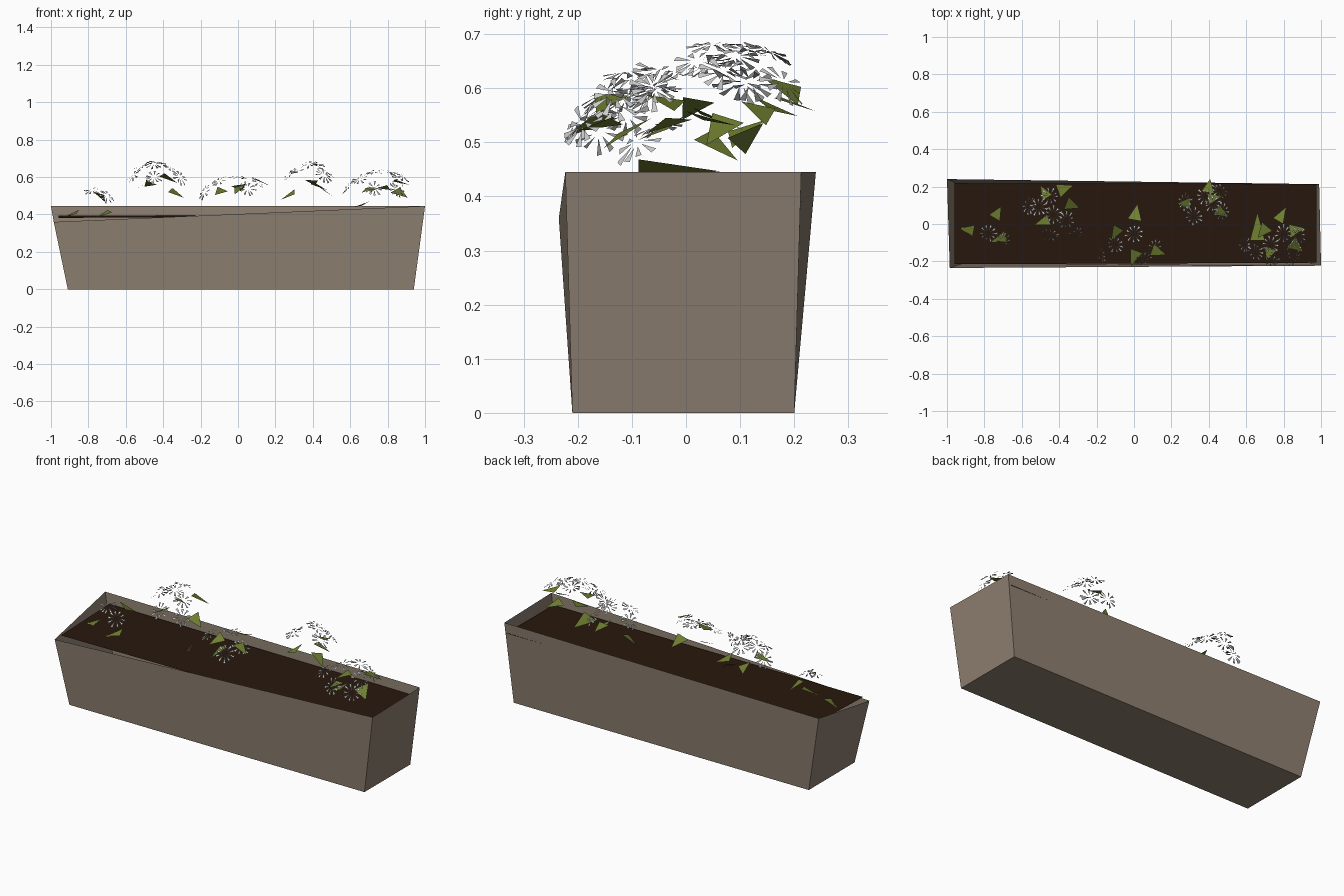
import bpy, math, random
from mathutils import Vector, Matrix

random.seed(4)


def material(name, rgb):
    m = bpy.data.materials.new(name)
    m.diffuse_color = (*rgb, 1)
    return m


def make(name, verts, faces, mat):
    me = bpy.data.meshes.new(name)
    me.from_pydata([tuple(v) for v in verts], [], faces)
    me.update()
    ob = bpy.data.objects.new(name, me)
    bpy.context.collection.objects.link(ob)
    me.materials.append(mat)
    return ob


box_mat = material("weathered_wood", (0.27, 0.215, 0.165))
soil_mat = material("soil", (0.021, 0.009, 0.004))
leaf_mat = material("leaf", (0.16, 0.21, 0.03))
petal_mat = material("petal", (0.85, 0.85, 0.85))

# planter box: open, tapered thin shell with one sagging top corner
bottom = [(-0.91, -0.21, 0), (0.94, -0.21, 0), (0.94, 0.20, 0), (-0.91, 0.20, 0)]
rim = [(-0.985, -0.235, 0.36), (1.0, -0.223, 0.445),
       (0.99, 0.213, 0.445), (-1.0, 0.24, 0.445)]
walls = [(i, (i + 1) % 4, (i + 1) % 4 + 4, i + 4) for i in range(4)]
make("planter_box", bottom + rim, [(3, 2, 1, 0)] + walls, box_mat)

# soil sheet, slightly tilted
make("soil", [(-0.96, -0.215, 0.382), (0.975, -0.207, 0.388),
              (0.975, 0.2145, 0.39), (-0.96, 0.218, 0.395)], [(0, 1, 2, 3)], soil_mat)

# leaves: x, y, z, pointing angle in degrees
leaves = [
    (-0.89, -0.03, 0.40, 170), (-0.73, 0.06, 0.49, 60), (-0.72, -0.08, 0.40, 200),
    (-0.48, 0.17, 0.56, 120), (-0.37, 0.19, 0.59, 20), (-0.33, 0.10, 0.51, -20),
    (-0.49, 0.01, 0.56, 200), (-0.10, -0.05, 0.52, 240), (0.01, 0.06, 0.54, 80),
    (0.00, -0.18, 0.53, 250), (0.13, -0.15, 0.57, -20), (0.27, 0.11, 0.50, 180),
    (0.40, 0.20, 0.57, 80), (0.47, 0.06, 0.52, -30), (0.43, 0.14, 0.55, 10),
    (0.69, -0.04, 0.53, 230), (0.79, 0.05, 0.54, 60), (0.87, -0.03, 0.57, 10),
    (0.72, -0.16, 0.53, 250), (0.87, -0.12, 0.51, -40),
]
verts, faces = [], []


def add_leaf(x, y, z, deg, length, width, droop):
    d = Vector((math.cos(math.radians(deg)), math.sin(math.radians(deg)), 0))
    s = Vector((-d.y, d.x, 0))
    c, up = Vector((x, y, z)), Vector((0, 0, 1))
    n = len(verts)
    roll = random.uniform(-0.015, 0.015)
    verts.extend([c + d * length * 0.5 - up * droop,
                  c - d * length * 0.4 + s * width / 2 + up * (droop + roll),
                  c - d * length * 0.4 - s * width / 2 + up * (droop - roll)])
    faces.append((n, n + 1, n + 2))


for x, y, z, deg in leaves:
    add_leaf(x, y, z, deg, random.uniform(0.08, 0.10), random.uniform(0.06, 0.08),
             random.uniform(0.008, 0.025))
# broad low leaf
add_leaf(0.66, -0.02, 0.45, 90, 0.17, 0.08, 0.004)
make("leaves", verts, faces, leaf_mat)

# flower heads grouped into domes: dome centre, then bloom positions (x, y, z)
domes = [
    ((-0.77, -0.02, 0.42), [(-0.78, -0.05, 0.53), (-0.70, -0.09, 0.50)]),
    ((-0.44, 0.06, 0.48), [(-0.45, 0.15, 0.67), (-0.51, 0.09, 0.66), (-0.56, 0.10, 0.61),
                           (-0.45, -0.06, 0.60), (-0.31, -0.06, 0.60), (-0.36, 0.02, 0.65),
                           (-0.43, 0.05, 0.68)]),
    ((-0.02, -0.06, 0.42), [(-0.18, -0.16, 0.52), (-0.10, -0.11, 0.58), (0.05, -0.19, 0.54),
                            (0.11, -0.13, 0.57), (0.00, -0.05, 0.60)]),
    ((0.38, 0.08, 0.48), [(0.38, 0.15, 0.67), (0.32, 0.04, 0.64), (0.47, 0.07, 0.63),
                          (0.42, 0.11, 0.67), (0.27, 0.12, 0.61), (0.46, 0.18, 0.61)]),
    ((0.74, -0.08, 0.44), [(0.59, -0.11, 0.55), (0.65, -0.15, 0.59), (0.73, -0.11, 0.63),
                           (0.73, -0.20, 0.54), (0.86, -0.13, 0.59), (0.85, -0.19, 0.53),
                           (0.80, -0.05, 0.63), (0.88, -0.06, 0.60)]),
]
verts, faces = [], []
for centre, blooms in domes:
    for b in blooms:
        b = Vector(b)
        axis = (b - Vector(centre)).normalized()
        turn = axis.to_track_quat('Z', 'Y').to_matrix()
        start = random.random()
        # ring of slim petals widening outwards
        for k in range(10):
            m = turn @ Matrix.Rotation(start + k * math.tau / 10, 3, 'Z')
            r = random.uniform(0.040, 0.052)
            h = random.uniform(-0.014, 0.002)
            n = len(verts)
            verts.extend([b + m @ Vector((0.013, 0, 0)),
                          b + m @ Vector((r, 0.006, h)),
                          b + m @ Vector((r, -0.006, h + 0.003))])
            faces.append((n, n + 1, n + 2))
make("flower_petals", verts, faces, petal_mat)
